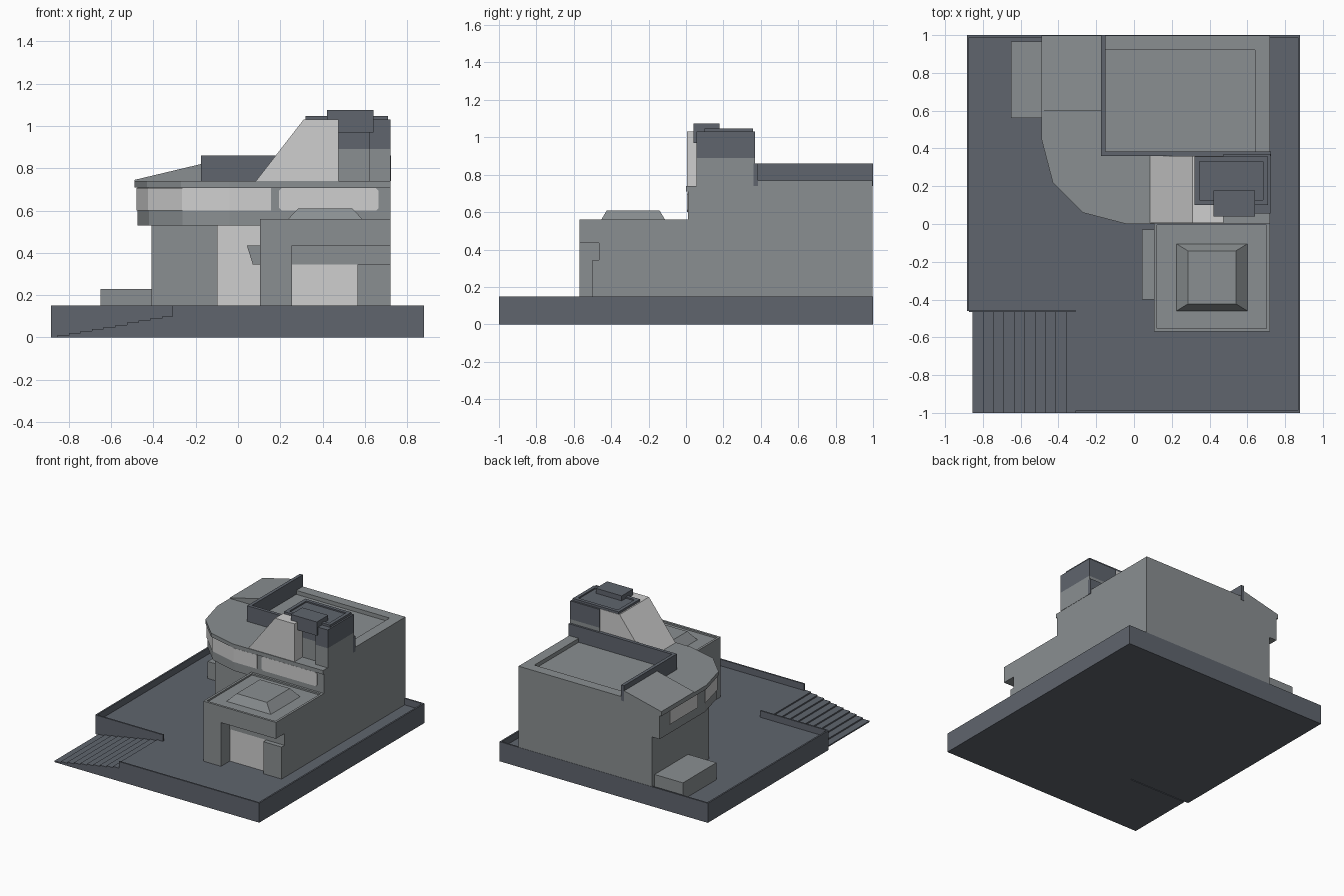
import bpy, bmesh
from mathutils import Vector

if "Cube" in bpy.data.objects:
    bpy.data.objects.remove(bpy.data.objects["Cube"])


def material(name, rgb):
    m = bpy.data.materials.new(name)
    m.diffuse_color = (*rgb, 1)
    m.use_nodes = True
    m.node_tree.nodes["Principled BSDF"].inputs["Base Color"].default_value = m.diffuse_color
    return m


MID = material("mid grey", (0.255, 0.275, 0.285))
DARK = material("slate grey", (0.115, 0.13, 0.155))
LIGHT = material("light grey", (0.62, 0.62, 0.62))


def finish(bm, name, mat):
    bmesh.ops.recalc_face_normals(bm, faces=bm.faces)
    me = bpy.data.meshes.new(name)
    bm.to_mesh(me)
    bm.free()
    me.materials.append(mat)
    ob = bpy.data.objects.new(name, me)
    bpy.context.collection.objects.link(ob)
    return ob


def prism(name, pts, a, b, mat, axis="z"):
    """Extrude a 2D profile from a to b along an axis."""
    place = {"z": lambda u, v: (u, v, a), "y": lambda u, v: (u, a, v),
             "x": lambda u, v: (a, u, v)}[axis]
    step = {"z": (0, 0, b - a), "y": (0, b - a, 0), "x": (b - a, 0, 0)}[axis]
    bm = bmesh.new()
    face = bm.faces.new([bm.verts.new(place(*p)) for p in pts])
    ext = bmesh.ops.extrude_face_region(bm, geom=[face])["geom"]
    bmesh.ops.translate(bm, vec=step, verts=[g for g in ext if isinstance(g, bmesh.types.BMVert)])
    if len(bm.faces) == len(pts) + 1:
        bm.faces.new([v for v in bm.verts][:len(pts)])
    return finish(bm, name, mat)


def box(name, x, y, z, mat, lip=0, depth=0, taper=None):
    """Box from ranges; optional recessed top or tapered top (x, y inset)."""
    bm = bmesh.new()
    bmesh.ops.create_cube(bm, size=1)
    for v in bm.verts:
        top = v.co.z > 0
        sx, sy = v.co.x, v.co.y
        v.co = (x[sx > 0], y[sy > 0], z[top])
        if taper and top:
            v.co.x -= taper[0] * (1 if sx > 0 else -1)
            v.co.y -= taper[1] * (1 if sy > 0 else -1)
    if lip:
        top = max(bm.faces, key=lambda f: f.calc_center_median().z)
        bmesh.ops.inset_region(bm, faces=[top], thickness=lip)
        floor = bmesh.ops.extrude_face_region(bm, geom=[top])["geom"]
        bmesh.ops.translate(bm, vec=(0, 0, -depth),
                            verts=[g for g in floor if isinstance(g, bmesh.types.BMVert)])
        if top.is_valid:
            bm.faces.remove(top)
    return finish(bm, name, mat)


# Site slab with low rim walls; a corner is left open for the stairs
prism("site_slab", [(-.885, 1), (.88, 1), (.88, -1), (-.36, -1), (-.36, -.46), (-.885, -.46)],
      0, .10, DARK)
T, RIM = .012, (.10, .15)
box("rim_left", (-.885, -.885 + T), (-.46, 1), RIM, DARK)
box("rim_right", (.88 - T, .88), (-1, 1), RIM, DARK)
box("rim_back", (-.885 + T, .88 - T), (1 - T, 1), RIM, DARK)
box("rim_front", (-.31, .88 - T), (-1, -1 + T), RIM, DARK)
box("rim_stairs", (-.885 + T, -.31), (-.466, -.46 + T / 2), RIM, DARK)

# Stairs going down to the left
N, W = 9, .495 / 9
for i in range(N):
    box(f"stair_{i + 1}", (-.855 + i * W, -.855 + (i + 1) * W), (-1, -.466),
        (0, .01 * (i + 1)), DARK)

# Ground floor and side bench
BACK = .998
prism("ground_floor", [(-.41, BACK), (-.41, .31), (.105, .31), (.105, .012), (.72, .012), (.72, BACK)],
      .10, .53, MID)
box("entrance_glass", (-.10, .105), (.302, .312), (.10, .53), LIGHT)
box("side_bench", (-.65, -.41), (.56, .965), (.10, .23), MID)

# Upper floor with faceted corner, and its roof slab
curve = [(-.475, .45), (-.42, .23), (-.262, .072), (-.04, .012)]
prism("upper_floor", [(-.475, BACK)] + curve + [(.72, .012), (.72, BACK)], .53, .71, MID)
prism("roof_slab", [(-.49, BACK), (-.49, .45), (-.43, .22), (-.27, .06), (-.04, 0), (.72, 0), (.72, BACK)],
      .71, .74, MID)


# Window bands: thin plates following the facade
def window_band(name, path, z0=.60, z1=.706, out=.006):
    pts = [Vector(p) for p in path]
    outer = []
    for i, p in enumerate(pts):
        d = (pts[min(i + 1, len(pts) - 1)] - pts[max(i - 1, 0)]).normalized()
        outer.append(p + Vector((d.y, -d.x)) * out)
    prism(name, [tuple(p) for p in pts + outer[::-1]], z0, z1, LIGHT)


window_band("corner_window", curve + [(.155, .012)])
window_band("left_window", [(-.475, .88), (-.475, .54)])
c = .012
prism("front_window", [(.195 + c, .60), (.665 - c, .60), (.665, .60 + c), (.665, .706 - c),
                       (.665 - c, .706), (.195 + c, .706), (.195, .706 - c), (.195, .60 + c)],
      .006, .013, LIGHT, "y")

# Terrace rim, dark parapets and sloping roof beside them
box("terrace_rim_right", (.64, .72), (.385, BACK), (.74, .77), MID)
box("terrace_rim_back", (-.15, .64), (.92, BACK), (.74, .77), MID)
box("parapet_side", (-.175, -.15), (.36, 1), (.74, .86), DARK)
box("parapet_front", (-.15, .724), (.36, .385), (.74, .86), DARK)
prism("sloped_roof", [(-.49, .74), (-.175, .74), (-.175, .82), (-.49, .745)], .60, BACK, MID, "y")

# Light sloping stairwell and the tower beside it
prism("stairwell_slope", [(.085, .74), (.475, .74), (.475, 1.03), (.31, 1.03)], .005, .36, LIGHT, "y")
plan = [(.475, .10), (.62, .10), (.62, .055), (.722, .055), (.722, .37), (.475, .37)]
prism("tower_lower", plan, .74, .89, MID)
prism("tower_upper", plan, .89, 1.03, DARK)
box("tower_cap", (.32, .71), (.10, .357), (1.03, 1.047), DARK, .038, .01)
box("tower_block", (.42, .64), (.04, .178), (.97, 1.075), DARK)

# Front wing: left pier, roof box, recessed lintel, right pier, door
box("wing_core", (.105, .72), (-.455, .012), (.10, .435), MID)
box("wing_roof", (.105, .72), (-.57, .012), (.435, .56), MID, .025, .012)
box("wing_left_pier", (.105, .255), (-.57, -.455), (.10, .435), MID)
box("wing_right_pier", (.565, .72), (-.50, -.455), (.10, .345), MID)
box("lintel", (.255, .72), (-.465, -.455), (.345, .435), MID)
box("door", (.255, .565), (-.463, -.455), (.10, .345), LIGHT)
prism("side_canopy", [(.042, .435), (.105, .435), (.105, .345), (.07, .345)], -.40, -.03, MID, "y")
box("roof_light", (.225, .60), (-.46, -.105), (.548, .61), MID, taper=(.06, .037))
